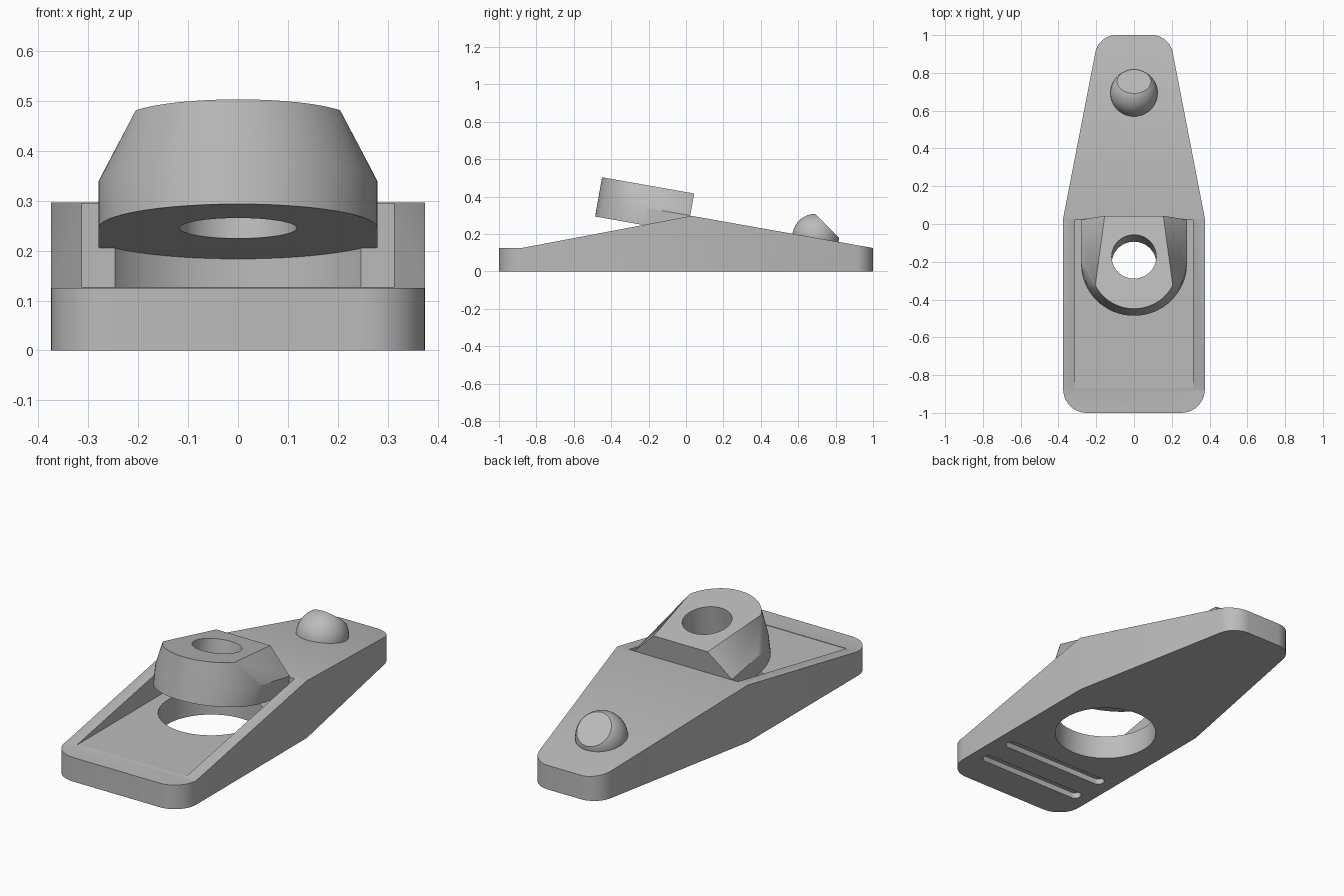
import bpy, bmesh, math
from mathutils import Matrix, Vector

if "Cube" in bpy.data.objects:
    bpy.data.objects.remove(bpy.data.objects["Cube"], do_unlink=True)

GREY = bpy.data.materials.new("plain grey")
GREY.use_nodes = True
GREY.diffuse_color = (0.5, 0.5, 0.5, 1)
GREY.node_tree.nodes["Principled BSDF"].inputs["Base Color"].default_value = (0.5, 0.5, 0.5, 1)


def make(name, bm, matrix=Matrix()):
    bmesh.ops.recalc_face_normals(bm, faces=bm.faces)
    mesh = bpy.data.meshes.new(name)
    bm.to_mesh(mesh)
    bm.free()
    mesh.transform(matrix)
    mesh.materials.append(GREY)
    obj = bpy.data.objects.new(name, mesh)
    bpy.context.collection.objects.link(obj)
    return obj


def prism(points, offset):
    """Polygon of 3D points extruded by an offset."""
    bm = bmesh.new()
    face = bm.faces.new([bm.verts.new(p) for p in points])
    ext = bmesh.ops.extrude_face_region(bm, geom=[face])
    bmesh.ops.translate(bm, vec=offset, verts=[v for v in ext["geom"] if isinstance(v, bmesh.types.BMVert)])
    return bm


def box(x, y0, y1, z0, z1):
    return prism([(-x, y0, z0), (x, y0, z0), (x, y1, z0), (-x, y1, z0)], (0, 0, z1 - z0))


def cylinder(radius, y, z0, z1):
    bm = bmesh.new()
    bmesh.ops.create_cone(bm, cap_ends=True, segments=64, radius1=radius, radius2=radius, depth=z1 - z0,
                          matrix=Matrix.Translation((0, y, (z0 + z1) / 2)))
    return bm


def cut(obj, tool, operation="DIFFERENCE"):
    tool.hide_render = True
    mod = obj.modifiers.new("cut", "BOOLEAN")
    mod.operation, mod.solver, mod.object = operation, "EXACT", tool
    bpy.context.view_layer.objects.active = obj
    bpy.ops.object.modifier_apply(modifier=mod.name)
    bpy.data.objects.remove(tool, do_unlink=True)


def arc(radius, centre, x_max, h, steps=32):
    """Front-facing arc between -x_max and x_max at height h."""
    a = math.asin(min(1, x_max / radius))
    angles = [-a + 2 * a * i / steps for i in range(steps + 1)]
    return [(radius * math.sin(t), centre - radius * math.cos(t), h) for t in angles]


# Body: plan outline with rounded corners, trimmed by the side profile
RIDGE, PLATE = 0.03, 0.125
half = [(0.375, -1), (0.375, RIDGE), (0.187, 1)]
outline = half + [(-x, y) for x, y in reversed(half)]
bm = prism([(x, y, 0) for x, y in outline], (0, 0, 0.5))
for y_end, radius in ((-1, 0.125), (1, 0.09)):
    corners = [e for e in bm.edges if all(abs(v.co.y - y_end) < 1e-4 for v in e.verts)
               and abs(e.verts[0].co.z - e.verts[1].co.z) > 0.1]
    bmesh.ops.bevel(bm, geom=corners, offset=radius, segments=10, profile=0.5, affect="EDGES")
body = make("body", bm)
side = [(-1.1, 0), (1.1, 0), (1.1, 0.1073), (RIDGE, 0.297), (-0.88, PLATE), (-1.1, PLATE)]
cut(body, make("profile_cutter", prism([(-0.6, y, z) for y, z in side], (1.2, 0, 0))), "INTERSECT")

# Front recess, curved pocket under the eye, and the through hole
cut(body, make("recess_cutter", box(0.3125, -0.87, 0.02, PLATE, 0.5)))
cut(body, make("pocket_cutter", cylinder(0.312, -0.17, PLATE + 0.0005, 0.23)))
cut(body, make("hole_cutter", cylinder(0.25, -0.22, -0.1, 0.16)))

# Two round-ended grooves in the underside
for y in (-0.61, -0.79):
    r, reach = 0.03, 0.28
    ends = [(math.copysign(reach, c) + r * c, y + r * math.sin(t))
            for t in [math.pi * (i + 0.5) / 12 for i in range(24)] for c in [math.cos(t)]]
    cut(body, make("groove_cutter", prism([(x, v, -0.05) for x, v in ends], (0, 0, 0.08))))

# Tilted eye: rounded front, chamfered shoulders narrowing to the top
TILT = Matrix.Translation((0, -0.21, 0.245)) @ Matrix.Rotation(math.radians(-10), 4, "X")
R, BACK, SHOULDER, TOP = 0.28, 0.22, 0.093, 0.213
points = arc(0.229, -0.051, 0.205, TOP) + [(s * 0.155, BACK, TOP) for s in (-1, 1)]
for h in (0, SHOULDER):
    points += arc(R, 0, R, h) + [(s * R, BACK, h) for s in (-1, 1)]
bm = bmesh.new()
for p in points:
    bm.verts.new(p)
hull = bmesh.ops.convex_hull(bm, input=bm.verts)
bmesh.ops.delete(bm, geom=[v for v in bm.verts if not v.link_faces], context="VERTS")
bmesh.ops.dissolve_limit(bm, angle_limit=0.01, verts=bm.verts, edges=bm.edges)
eye = make("eye", bm, TILT)
cut(eye, make("eye_hole_cutter", cylinder(0.118, 0, -0.2, 0.4), TILT))

# Root of the eye, carried back into the body above the pocket
root = make("eye_root", box(R - 0.002, 0.15, 0.4, 0.0005, 0.086), TILT)

# Round knob with a flat cut on its rear
bm = bmesh.new()
bmesh.ops.create_uvsphere(bm, u_segments=48, v_segments=24, radius=0.125)
slope = Vector((0, 1, 1)).normalized()
res = bmesh.ops.bisect_plane(bm, geom=bm.verts[:] + bm.edges[:] + bm.faces[:],
                             plane_co=slope * 0.087, plane_no=slope, clear_outer=True)
bmesh.ops.holes_fill(bm, edges=[e for e in bm.edges if e.is_boundary])
knob = make("knob", bm, Matrix.Translation((0, 0.693, 0.183)))

# Smooth the curved faces, keep edges crisp
for obj in (body, eye, root, knob):
    bpy.ops.object.select_all(action="DESELECT")
    obj.select_set(True)
    bpy.context.view_layer.objects.active = obj
    bpy.ops.object.shade_smooth_by_angle(angle=math.radians(25))
